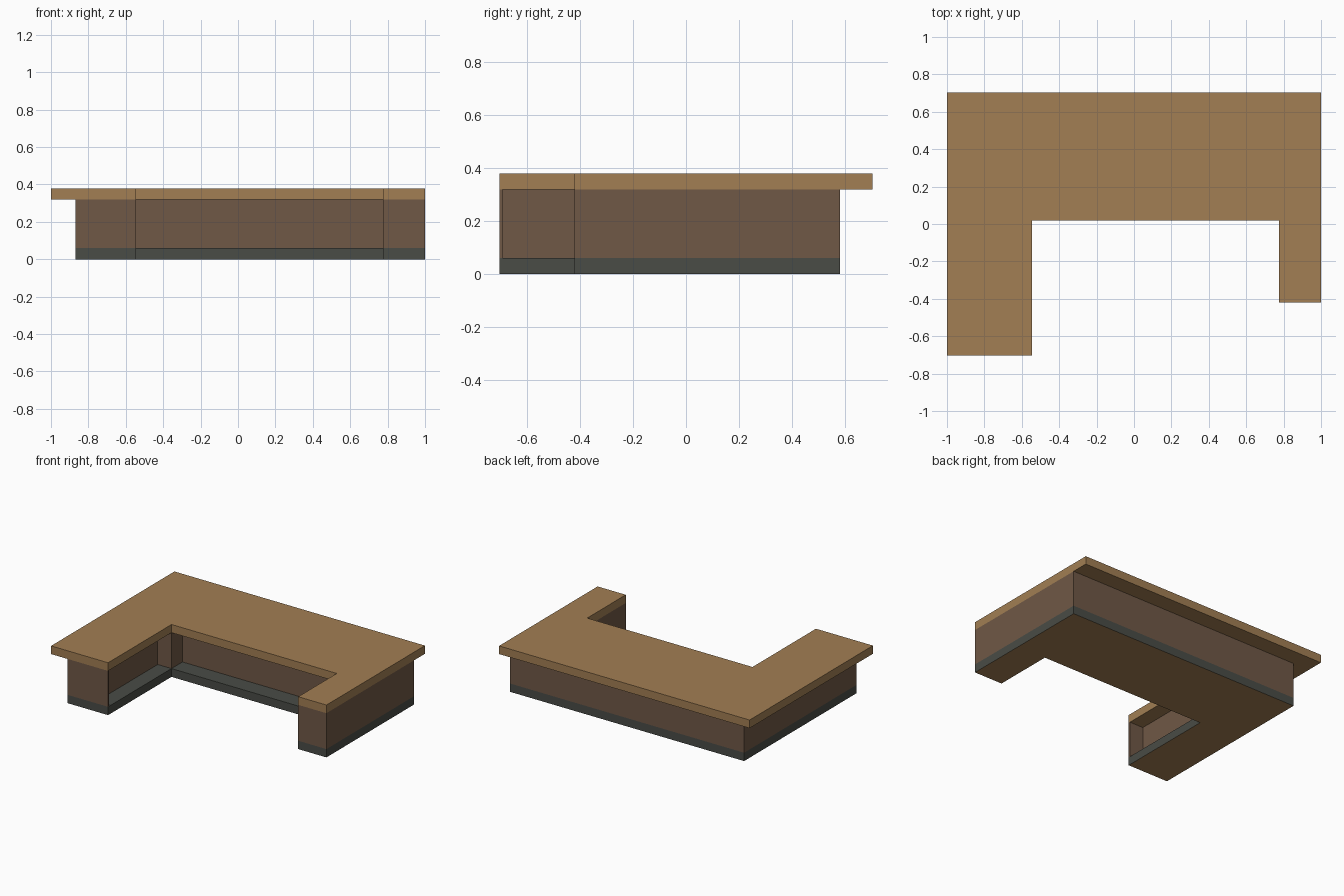
import bpy, bmesh

if "Cube" in bpy.data.objects:
    bpy.data.objects.remove(bpy.data.objects["Cube"])


def material(name, color):
    m = bpy.data.materials.new(name)
    m.diffuse_color = (*color, 1.0)
    m.use_nodes = True
    m.node_tree.nodes["Principled BSDF"].inputs["Base Color"].default_value = m.diffuse_color
    return m


wood = material("light_wood", (0.36, 0.21, 0.087))
brown = material("brown_panel", (0.162, 0.098, 0.061))
grey = material("dark_grey_plinth", (0.067, 0.072, 0.061))


def prism(name, outline, z0, z1, side, bottom=None):
    """Extrude a floor-plan outline from z0 to z1."""
    bm = bmesh.new()
    face = bm.faces.new([bm.verts.new((x, y, z0)) for x, y in outline])
    ext = bmesh.ops.extrude_face_region(bm, geom=[face], use_keep_orig=True)
    top = [g for g in ext["geom"] if isinstance(g, bmesh.types.BMVert)]
    bmesh.ops.translate(bm, verts=top, vec=(0, 0, z1 - z0))
    bmesh.ops.recalc_face_normals(bm, faces=bm.faces)
    mesh = bpy.data.meshes.new(name)
    mesh.materials.append(side)
    if bottom:
        mesh.materials.append(bottom)
        for f in bm.faces:
            f.material_index = 1 if f.normal.z < -0.5 else 0
    bm.to_mesh(mesh)
    bm.free()
    obj = bpy.data.objects.new(name, mesh)
    bpy.context.collection.objects.link(obj)
    return obj


# Shared plan dimensions of the U-shaped counter
FRONT, RIGHT_FRONT, INNER = -0.703, -0.42, 0.02
LEFT_IN, RIGHT_IN = -0.545, 0.775


def u_plan(left, back):
    return [(left, FRONT), (LEFT_IN, FRONT), (LEFT_IN, INNER), (RIGHT_IN, INNER),
            (RIGHT_IN, RIGHT_FRONT), (1, RIGHT_FRONT), (1, back), (left, back)]


# Plinth, with its underside in wood
prism("plinth", u_plan(-0.87, 0.58), 0.0, 0.06, grey, wood)

# Body, with open shelf recesses on the left wing and the back section
body = u_plan(-0.87, 0.58)
body[2:4] = [(LEFT_IN, FRONT + 0.012), (-0.655, FRONT + 0.012), (-0.655, INNER),
             (LEFT_IN, INNER), (LEFT_IN, 0.145), (RIGHT_IN, 0.145)]
prism("counter_body", body, 0.06, 0.319, brown)

# Overhanging worktop
prism("worktop", u_plan(-1.0, 0.703), 0.319, 0.378, wood)
